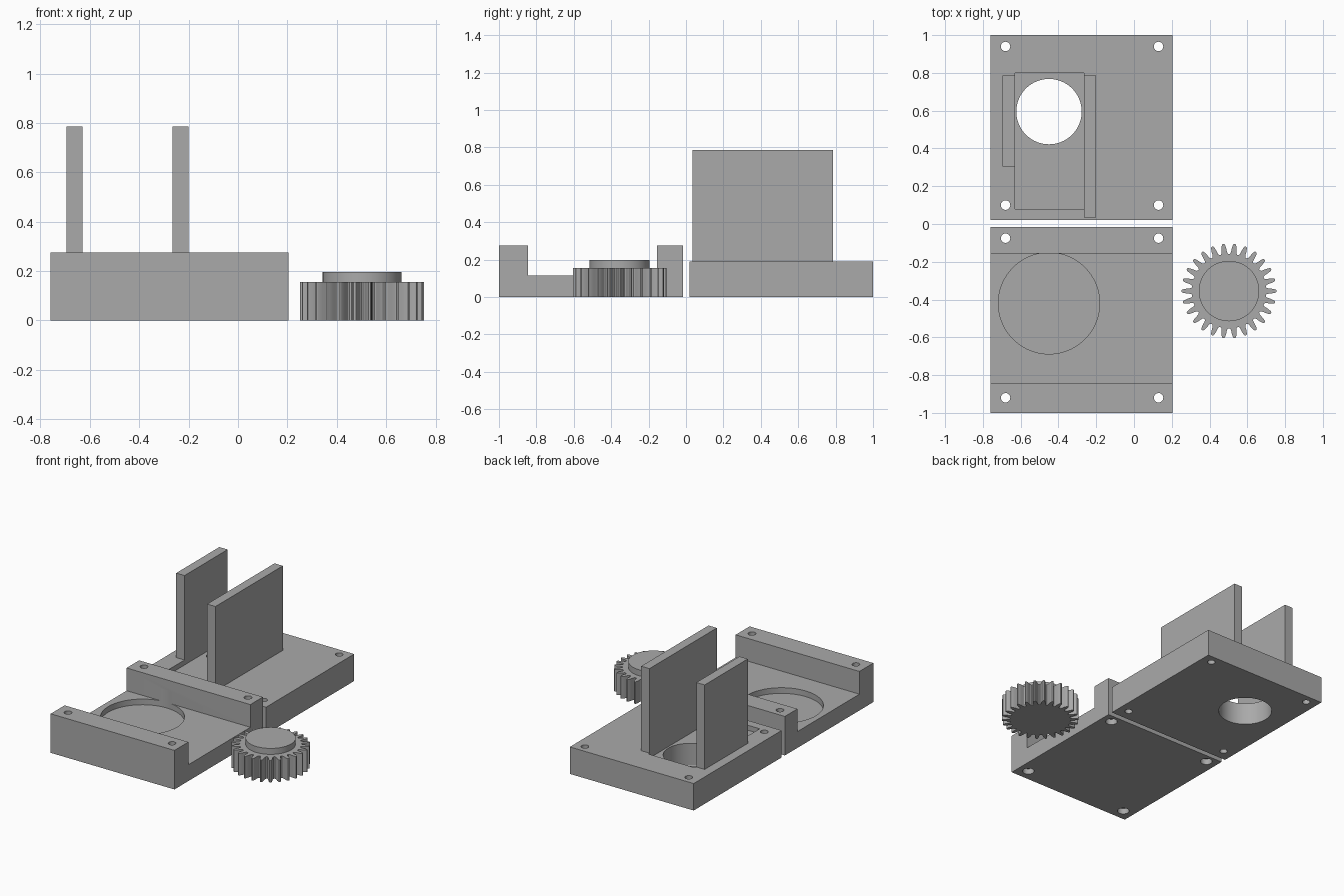
import bpy, bmesh
from math import sin, cos, pi, radians
from mathutils import Matrix

old = bpy.data.objects.get("Cube")
if old:
    bpy.data.objects.remove(old, do_unlink=True)

grey = bpy.data.materials.new("plain grey")
grey.use_nodes = True
COLOUR = (0.4, 0.4, 0.4, 1)
grey.diffuse_color = COLOUR
grey.node_tree.nodes["Principled BSDF"].inputs["Base Color"].default_value = COLOUR


def finish(name, bm):
    bmesh.ops.recalc_face_normals(bm, faces=bm.faces)
    mesh = bpy.data.meshes.new(name)
    bm.to_mesh(mesh)
    bm.free()
    mesh.materials.append(grey)
    obj = bpy.data.objects.new(name, mesh)
    bpy.context.collection.objects.link(obj)
    return obj


def prism(name, outline, z0, z1):
    """Extrude a flat outline between two heights."""
    bm = bmesh.new()
    face = bm.faces.new([bm.verts.new((x, y, z0)) for x, y in outline])
    top = bmesh.ops.extrude_face_region(bm, geom=[face])["geom"]
    verts = [v for v in top if isinstance(v, bmesh.types.BMVert)]
    bmesh.ops.translate(bm, verts=verts, vec=(0, 0, z1 - z0))
    return finish(name, bm)


def box(name, x0, x1, y0, y1, z0, z1):
    return prism(name, [(x0, y0), (x1, y0), (x1, y1), (x0, y1)], z0, z1)


def cylinder(name, x, y, r, z0, z1, sides=64):
    ring = [2 * pi * i / sides for i in range(sides)]
    return prism(name, [(x + r * cos(a), y + r * sin(a)) for a in ring], z0, z1)


def select(obj):
    bpy.ops.object.select_all(action='DESELECT')
    obj.select_set(True)
    bpy.context.view_layer.objects.active = obj


def cut(obj, *cutters):
    for c in cutters:
        mod = obj.modifiers.new("cut", 'BOOLEAN')
        mod.operation, mod.solver, mod.object = 'DIFFERENCE', 'EXACT', c
        select(obj)
        bpy.ops.object.modifier_apply(modifier=mod.name)
        bpy.data.objects.remove(c, do_unlink=True)


def smooth(obj, angle=30):
    select(obj)
    bpy.ops.object.shade_smooth_by_angle(angle=radians(angle))


LEFT, RIGHT = -0.76, 0.205
HOLE_X = (-0.68, 0.13)

# Front tray: two raised rails, a round pocket and counterbored screw holes
tray = box("front_tray", LEFT, RIGHT, -1, -0.015, 0, 0.275)
cut(tray,
    box("channel", LEFT - 1, RIGHT + 1, -0.845, -0.155, 0.115, 1),
    cylinder("pocket", -0.45, -0.42, 0.268, 0.075, 0.2, 96))
for x in HOLE_X:
    for y in (-0.92, -0.075):
        cut(tray, cylinder("screw", x, y, 0.025, -1, 1, 32),
            cylinder("counterbore", x, y, 0.038, -1, 0.04, 32))
smooth(tray)

# Back plate: shallow slot, large through hole and screw holes
plate = box("back_plate", LEFT, RIGHT, 0.02, 1, 0, 0.19)
cut(plate,
    box("slot", -0.63, -0.265, 0.08, 0.80, 0.155, 1),
    cylinder("bore", -0.45, 0.595, 0.173, -1, 1, 96))
for x in HOLE_X:
    for y in (0.10, 0.94):
        cut(plate, cylinder("screw", x, y, 0.025, -1, 1, 32))
smooth(plate)

# Upright walls either side of the slot
box("short_wall", -0.695, -0.63, 0.305, 0.785, 0.19, 0.785)
box("long_wall", -0.265, -0.20, 0.035, 0.785, 0.19, 0.785)

# Gear with tapered teeth and rounded gaps
GX, GY, TEETH = 0.503, -0.355, 26
pitch = 2 * pi / TEETH
half_tooth = [(0.197, 0.42), (0.202, 0.32), (0.212, 0.27), (0.226, 0.23),
              (0.240, 0.17), (0.248, 0.12), (0.251, 0.07)]
tooth = [(r, -w) for r, w in half_tooth] + [(r, w) for r, w in reversed(half_tooth)]
outline = [(GX + r * cos((i + w) * pitch), GY + r * sin((i + w) * pitch))
           for i in range(TEETH) for r, w in tooth]
smooth(prism("gear", outline, 0, 0.155), 25)
smooth(cylinder("gear_hub", GX, GY, 0.16, 0.155, 0.197, 64))
